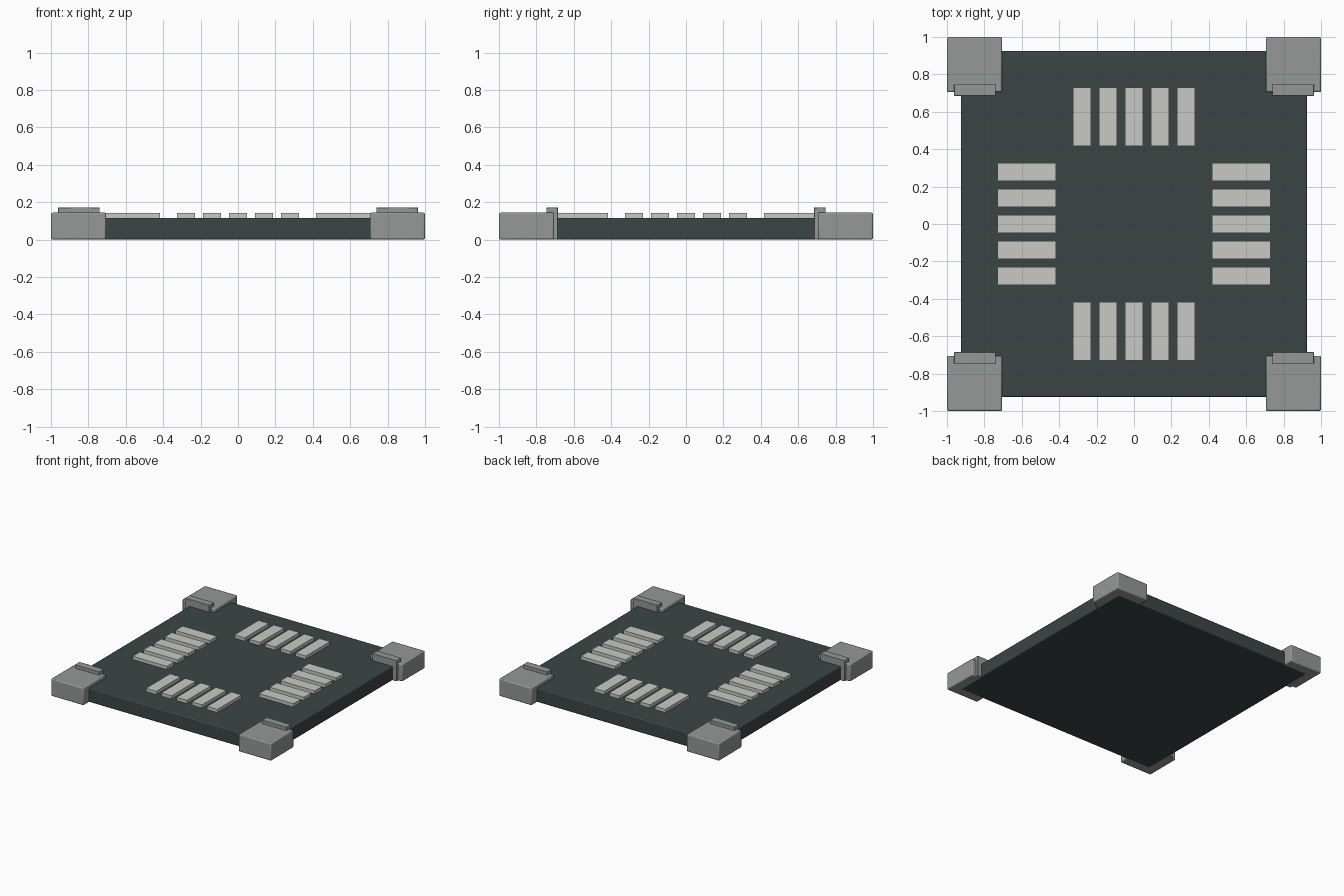
import bpy

old = bpy.data.objects.get("Cube")
if old:
    bpy.data.objects.remove(old, do_unlink=True)


def material(name, rgb):
    m = bpy.data.materials.new(name)
    m.use_nodes = True
    colour = (*rgb, 1)
    m.diffuse_color = colour
    m.node_tree.nodes["Principled BSDF"].inputs["Base Color"].default_value = colour
    return m


dark = material("dark slate", (0.045, 0.061, 0.059))
grey = material("mid grey", (0.30, 0.315, 0.31))
pale = material("pale grey", (0.58, 0.59, 0.56))


def box(name, low, high, mat, bevel=0):
    """Box between two corners, with optional rounded edges."""
    centre = [(a + b) / 2 for a, b in zip(low, high)]
    bpy.ops.mesh.primitive_cube_add(size=1, location=centre)
    ob = bpy.context.object
    ob.name = name
    ob.scale = [b - a for a, b in zip(low, high)]
    bpy.ops.object.transform_apply(location=False, rotation=False, scale=True)
    ob.data.materials.append(mat)
    if bevel:
        mod = ob.modifiers.new("rounded edges", "BEVEL")
        mod.width = bevel
        mod.segments = 2
        bpy.ops.object.shade_smooth_by_angle()
    return ob


def mirrored(name, low, high, sx, sy, mat, bevel):
    """Box given in the +x +y quarter, placed in the quarter of the signs."""
    xs = sorted((sx * low[0], sx * high[0]))
    ys = sorted((sy * low[1], sy * high[1]))
    return box(name, (xs[0], ys[0], low[2]), (xs[1], ys[1], high[2]), mat, bevel)


# Base slab
HALF, TOP = 0.925, 0.115
box("base_slab", (-HALF, -HALF, 0), (HALF, HALF, TOP), dark, 0.008)

# Corner blocks, each with a raised clip on its inner edge
for sx, side in ((-1, "right"), (1, "left")):
    for sy, end in ((-1, "front"), (1, "back")):
        mirrored(f"{end}_{side}_corner_block", (0.705, 0.705, 0.001),
                 (1, 1, 0.144), sx, sy, grey, 0.008)
        mirrored(f"{end}_{side}_corner_clip", (0.74, 0.685, 0.001),
                 (0.962, 0.747, 0.172), sx, sy, grey, 0.003)

# Four groups of five raised bars
INNER, OUTER, HALF_WIDTH, PITCH = 0.418, 0.73, 0.047, 0.139
for sign, x_side, y_side in ((-1, "right", "front"), (1, "left", "back")):
    near, far = sorted((sign * INNER, sign * OUTER))
    for i in range(5):
        c = (i - 2) * PITCH
        a, b = c - HALF_WIDTH, c + HALF_WIDTH
        box(f"{y_side}_bar_{i + 1}", (a, near, TOP - 0.005), (b, far, 0.142), pale)
        box(f"{x_side}_bar_{i + 1}", (near, a, TOP - 0.005), (far, b, 0.142), pale)
